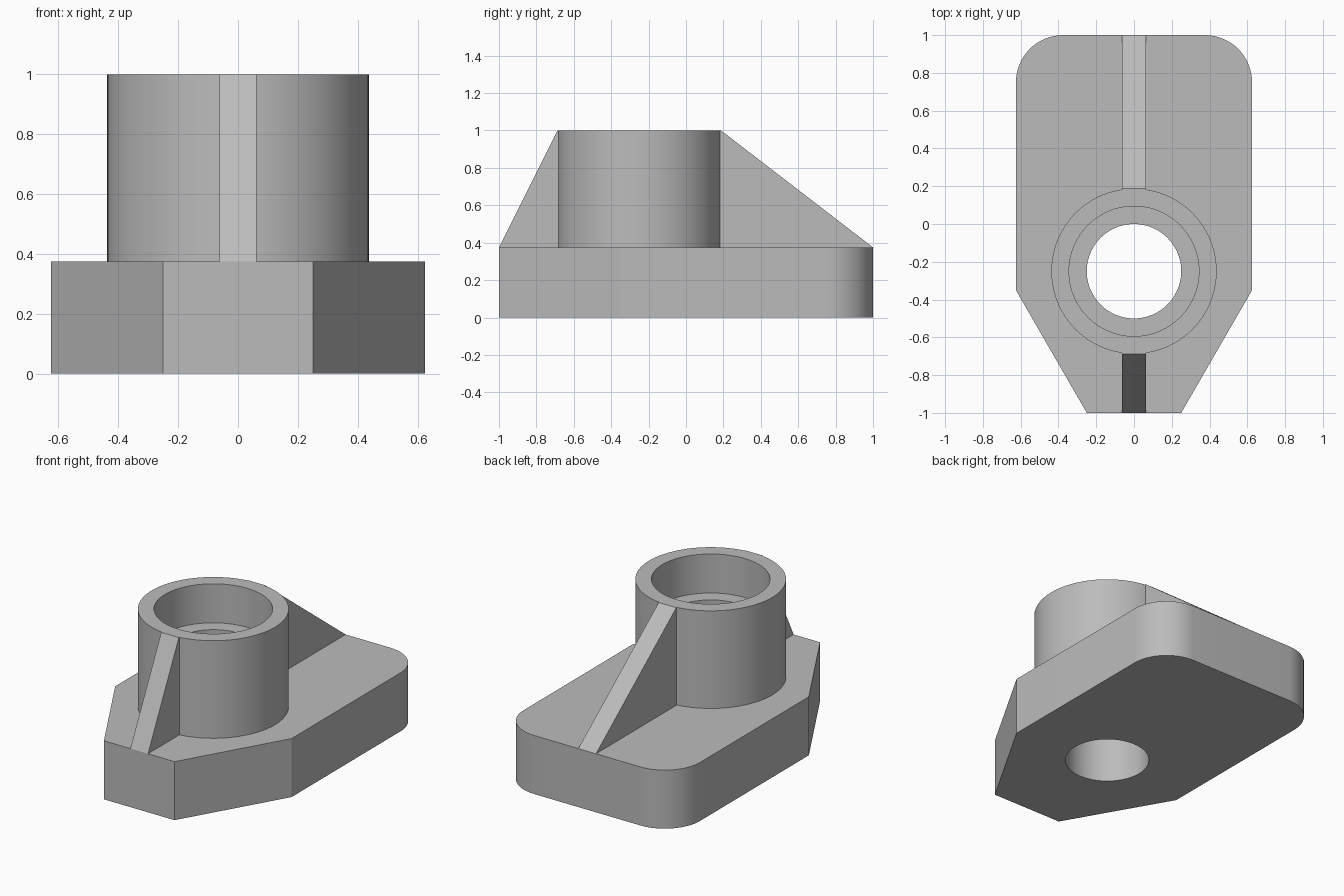
import bpy, bmesh, math
from mathutils import Vector

cube = bpy.data.objects.get("Cube")
if cube:
    bpy.data.objects.remove(cube, do_unlink=True)

BASE_H, TOP = 0.375, 1.0
BOSS_Y, BOSS_R, BORE_R, RECESS_R, RECESS_Z = -0.25, 0.4375, 0.25, 0.344, 0.75
HALF_W, CORNER, RIB = 0.625, 0.25, 0.0625
SIDES = 96

grey = bpy.data.materials.new("machined grey")
grey.use_nodes = True
GREY = (0.5, 0.5, 0.5, 1)
grey.diffuse_color = GREY
grey.node_tree.nodes["Principled BSDF"].inputs["Base Color"].default_value = GREY


def finish(name, bm):
    bmesh.ops.recalc_face_normals(bm, faces=bm.faces)
    mesh = bpy.data.meshes.new(name)
    bm.to_mesh(mesh)
    bm.free()
    mesh.materials.append(grey)
    obj = bpy.data.objects.new(name, mesh)
    bpy.context.collection.objects.link(obj)
    bpy.ops.object.select_all(action="DESELECT")
    obj.select_set(True)
    bpy.context.view_layer.objects.active = obj
    bpy.ops.object.shade_smooth_by_angle(angle=math.radians(25))
    return obj


def circle(radius, z):
    angles = [2 * math.pi * i / SIDES for i in range(SIDES)]
    return [Vector((radius * math.cos(a), BOSS_Y + radius * math.sin(a), z)) for a in angles]


def loop(bm, points):
    verts = [bm.verts.new(p) for p in points]
    edges = [bm.edges.new((v, verts[i - 1])) for i, v in enumerate(verts)]
    return verts, edges


def skin(bm, a, b):
    for i in range(len(a)):
        bm.faces.new((a[i - 1], a[i], b[i], b[i - 1]))


# Base plate: tapered front, rounded rear corners, open where the boss passes
taper_y = -1 + (HALF_W - 0.25) * math.sqrt(3)
half = [(0.25, -1), (HALF_W, taper_y)]
for i in range(17):
    a = math.pi / 2 * i / 16
    half.append((HALF_W - CORNER + CORNER * math.cos(a), 1 - CORNER + CORNER * math.sin(a)))
outline = half + [(-x, y) for x, y in reversed(half)]

bm = bmesh.new()
rims = []
for z, hole, up in ((0, BORE_R, -1), (BASE_H, BOSS_R, 1)):
    verts, edges = loop(bm, [(x, y, z) for x, y in outline])
    inner, inner_edges = loop(bm, circle(hole, z))
    bmesh.ops.triangle_fill(bm, use_beauty=True, edges=edges + inner_edges, normal=(0, 0, up))
    rims.append(verts)
skin(bm, *rims)
finish("base_plate", bm)

# Boss: stepped bore inside, plain cylinder outside
bm = bmesh.new()
profile = [(BORE_R, 0), (BORE_R, RECESS_Z), (RECESS_R, RECESS_Z),
           (RECESS_R, TOP), (BOSS_R, TOP), (BOSS_R, BASE_H)]
rings = [loop(bm, circle(r, z))[0] for r, z in profile]
for a, b in zip(rings, rings[1:]):
    skin(bm, a, b)
finish("bored_boss", bm)


# Ribs: sloping webs from the boss rim to the plate ends
def rib(name, direction):
    wall = BOSS_Y + direction * math.sqrt(BOSS_R ** 2 - RIB ** 2)
    rim = BOSS_Y + direction * BOSS_R
    side = [(wall, BASE_H), (direction, BASE_H), (rim, TOP), (wall, TOP)]
    bm = bmesh.new()
    left, right = [[bm.verts.new((x, y, z)) for y, z in side] for x in (RIB, -RIB)]
    bm.faces.new(left)
    bm.faces.new(right)
    skin(bm, left, right)
    bmesh.ops.recalc_face_normals(bm, faces=bm.faces)
    # leave out the faces buried in the plate and the boss
    buried = [f for f in bm.faces if f.normal.z < -0.9 or f.normal.y * direction < -0.9]
    bmesh.ops.delete(bm, geom=buried, context="FACES")
    finish(name, bm)


rib("front_rib", -1)
rib("rear_rib", 1)
